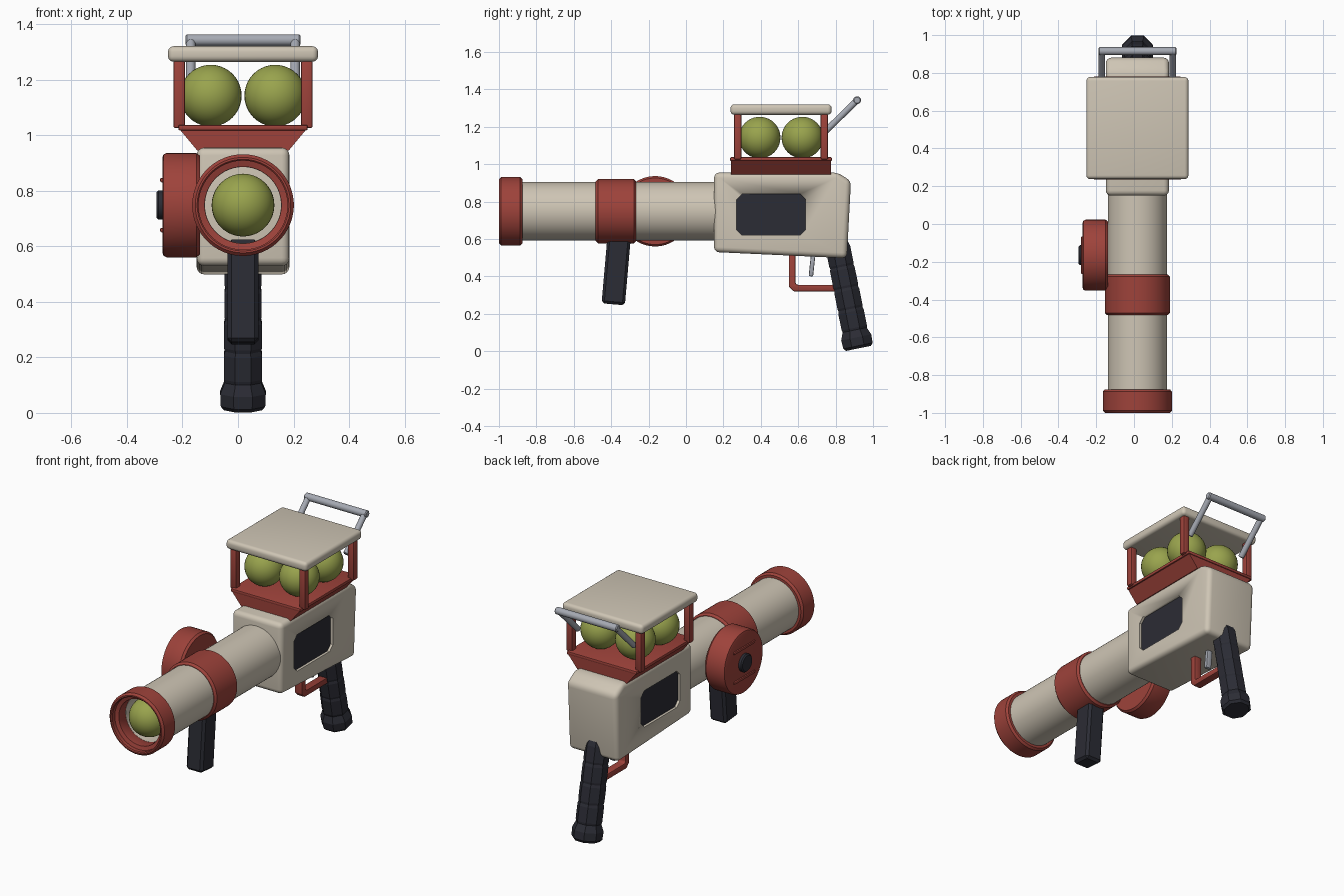
import bpy, bmesh, math
from mathutils import Matrix, Vector

if "Cube" in bpy.data.objects:
    bpy.data.objects.remove(bpy.data.objects["Cube"])

CX, CZ = 0.018, 0.748     # centre line of the barrel


def material(name, rgb):
    m = bpy.data.materials.new(name)
    m.use_nodes = True
    m.diffuse_color = (*rgb, 1)
    bsdf = next(n for n in m.node_tree.nodes if n.type == 'BSDF_PRINCIPLED')
    bsdf.inputs["Base Color"].default_value = (*rgb, 1)
    bsdf.inputs["Roughness"].default_value = 0.6
    return m


CREAM = material("cream", (0.62, 0.56, 0.46))
RED = material("brick red", (0.34, 0.055, 0.043))
DARK = material("charcoal", (0.024, 0.025, 0.035))
GREEN = material("olive green", (0.32, 0.37, 0.075))
GREY = material("steel grey", (0.38, 0.40, 0.45))


def finish(bm, name, mat, smooth=True):
    bmesh.ops.recalc_face_normals(bm, faces=bm.faces)
    me = bpy.data.meshes.new(name)
    bm.to_mesh(me)
    bm.free()
    me.materials.append(mat)
    ob = bpy.data.objects.new(name, me)
    bpy.context.collection.objects.link(ob)
    if smooth:
        for o in bpy.context.selected_objects:
            o.select_set(False)
        bpy.context.view_layer.objects.active = ob
        ob.select_set(True)
        bpy.ops.object.shade_smooth_by_angle(angle=math.radians(32))
    return ob


def bevel(bm, width, segments):
    if width:
        bmesh.ops.bevel(bm, geom=bm.edges[:], offset=width, segments=segments,
                        profile=0.5, affect='EDGES', clamp_overlap=True)


def box(name, mat, centre, size, width=0.0, segments=3, tilt=0.0):
    bm = bmesh.new()
    bmesh.ops.create_cube(bm, size=1, matrix=Matrix.Diagonal((*size, 1)))
    bevel(bm, width, segments)
    bm.transform(Matrix.Translation(centre) @ Matrix.Rotation(math.radians(tilt), 4, 'X'))
    return finish(bm, name, mat)


def prism(name, mat, outline, x0, x1, width=0.0, segments=3):
    """Extrude a (y, z) outline along x."""
    bm = bmesh.new()
    face = bm.faces.new([bm.verts.new((x0, y, z)) for y, z in outline])
    ext = bmesh.ops.extrude_face_region(bm, geom=[face])
    verts = [v for v in ext["geom"] if isinstance(v, bmesh.types.BMVert)]
    bmesh.ops.translate(bm, verts=verts, vec=(x1 - x0, 0, 0))
    bmesh.ops.recalc_face_normals(bm, faces=bm.faces)
    bevel(bm, width, segments)
    return finish(bm, name, mat)


def lathe(name, mat, profile, matrix, sides=56, closed=False, smooth=True):
    """Turn (radius, height) points round local z; open ends are capped."""
    bm = bmesh.new()
    rings = []
    for r, h in profile:
        rings.append([bm.verts.new((r * math.cos(a), r * math.sin(a), h)) for a in
                      [2 * math.pi * (i + 0.5) / sides for i in range(sides)]])
    pairs = list(zip(rings, rings[1:]))
    if closed:
        pairs.append((rings[-1], rings[0]))
    else:
        bm.faces.new(rings[0])
        bm.faces.new(rings[-1])
    for a, b in pairs:
        for i in range(sides):
            j = (i + 1) % sides
            bm.faces.new((a[i], a[j], b[j], b[i]))
    bm.transform(matrix)
    return finish(bm, name, mat, smooth)


def ball(name, centre, radius):
    bm = bmesh.new()
    bmesh.ops.create_uvsphere(bm, u_segments=36, v_segments=20, radius=radius,
                              matrix=Matrix.Translation(centre))
    return finish(bm, name, GREEN)


def rod(name, mat, start, end, radius):
    a, b = Vector(start), Vector(end)
    turn = (b - a).to_track_quat('Z', 'Y').to_matrix().to_4x4()
    length, e = (b - a).length, radius * 0.25
    return lathe(name, mat, [(radius - e, 0), (radius, e), (radius, length - e), (radius - e, length)],
                 Matrix.Translation(a) @ turn, sides=20)


ALONG_Y = Matrix.Translation((CX, 0, CZ)) @ Matrix.Rotation(-math.pi / 2, 4, 'X')

# Barrel: hollow tube, muzzle ring, collar and loaded ball
lathe("barrel", CREAM, [(0.157, -0.9), (0.157, 0.2), (0.137, 0.2), (0.137, -0.9)], ALONG_Y, closed=True)
lathe("muzzle_ring", RED, [(0.172, -1), (0.183, -0.988), (0.183, -0.887), (0.172, -0.875), (0.15, -0.875),
                           (0.138, -0.895), (0.138, -0.965), (0.16, -0.972), (0.16, -0.995), (0.165, -1)],
      ALONG_Y, closed=True)
lathe("barrel_collar", RED, [(0.16, -0.483), (0.172, -0.471), (0.172, -0.279), (0.16, -0.267),
                             (0.15, -0.267), (0.15, -0.483)], ALONG_Y, closed=True)
ball("loaded_ball", (CX, -0.87, CZ), 0.113)

# Side drum with knob and ribs
DRUM_Y = -0.165
ALONG_X = Matrix.Translation((0, DRUM_Y, CZ)) @ Matrix.Rotation(math.pi / 2, 4, 'Y')
lathe("side_drum", RED, [(0.172, -0.272), (0.183, -0.268), (0.188, -0.257), (0.188, -0.15),
                         (0.178, -0.137)], ALONG_X)
lathe("drum_knob", DARK, [(0.046, -0.294), (0.053, -0.287), (0.053, -0.265)], ALONG_X, sides=24)
for dz in (-0.09, 0.09):
    box("drum_rib", RED, (-0.272, DRUM_Y, CZ + dz), (0.016, 0.2, 0.016), 0.005, 2)

# Front grip under the collar
box("front_grip", DARK, (CX, -0.373, 0.435), (0.11, 0.125, 0.37), 0.014, 1, tilt=-5)

# Receiver body with a recessed panel on both sides
body = prism("receiver_body", CREAM, [(0.15, 0.955), (0.81, 0.955), (0.882, 0.91), (0.86, 0.497), (0.15, 0.53)],
             CX - 0.167, CX + 0.167, 0.028, 4)


def panel_outline(y0, y1, z0, z1, c):
    return [(y0 + c, z0), (y1 - c, z0), (y1, z0 + c), (y1, z1 - c),
            (y1 - c, z1), (y0 + c, z1), (y0, z1 - c), (y0, z0 + c)]


window = panel_outline(0.27, 0.64, 0.62, 0.84, 0.03)
for side in (-1, 1):
    cutter = prism("panel_cutter", CREAM, window, CX + side * 0.148, CX + side * 0.2)
    cutter.hide_render = True
    mod = body.modifiers.new("recess", 'BOOLEAN')
    mod.operation, mod.solver, mod.object = 'DIFFERENCE', 'EXACT', cutter
    bpy.context.view_layer.objects.active = body
    bpy.ops.object.modifier_apply(modifier=mod.name)
    bpy.data.objects.remove(cutter)
    prism("side_panel", DARK, window, CX + side * 0.145, CX + side * 0.152)

# Hopper: flared base, rim, corner posts, roof and stored balls
HY = 0.508
bm = bmesh.new()
bmesh.ops.create_cube(bm, size=1)
for v in bm.verts:
    half = 0.231 if v.co.z > 0 else 0.165
    v.co = (CX + math.copysign(half, v.co.x), HY + v.co.y * 0.535, 1.024 if v.co.z > 0 else 0.945)
finish(bm, "hopper_base", RED, smooth=False)
box("hopper_rim", RED, (CX, HY, 1.027), (0.466, 0.545, 0.02), 0.006, 2)
box("hopper_roof", CREAM, (CX, HY, 1.292), (0.54, 0.54, 0.056), 0.02, 4)
for sx in (-1, 1):
    for sy in (-1, 1):
        box("hopper_post", RED, (CX + sx * 0.23, HY + sy * 0.232, 1.15), (0.042, 0.04, 0.25), 0.008, 2)
        ball("stored_ball", (CX + sx * 0.116, HY + sy * 0.114, 1.142), 0.111)

# Carrying handle
for sx in (-1, 1):
    x = CX + sx * 0.188
    rod("handle_arm", GREY, (x, 0.735, 1.165), (x, 0.915, 1.342), 0.017)
rod("handle_bar", GREY, (CX - 0.207, 0.915, 1.342), (CX + 0.207, 0.915, 1.342), 0.021)

# Trigger and guard
prism("trigger_guard", RED, [(0.55, 0.54), (0.55, 0.345), (0.575, 0.32), (0.83, 0.32), (0.83, 0.355),
                             (0.594, 0.355), (0.585, 0.364), (0.585, 0.54)], CX - 0.025, CX + 0.025, 0.005, 2)
box("trigger", GREY, (CX, 0.675, 0.47), (0.036, 0.024, 0.14), 0.006, 2, tilt=-6)

# Rear grip: ribbed octagonal handle with a wider pommel
steps = [(0.068, 0), (0.08, 0.014), (0.082, 0.06), (0.07, 0.09)]
for k in range(4):
    h = 0.1 + k * 0.115
    steps += [(0.066 - k * 0.001, h), (0.069 - k * 0.001, h + 0.012), (0.069 - k * 0.001, h + 0.1)]
steps.append((0.058, 0.575))
scale = 1 / math.cos(math.pi / 8)
lathe("rear_grip", DARK, [(r * scale, h) for r, h in steps],
      Matrix.Translation((CX, 0.922, 0.015)) @ Matrix.Rotation(math.radians(11.5), 4, 'X'),
      sides=8, smooth=False)
